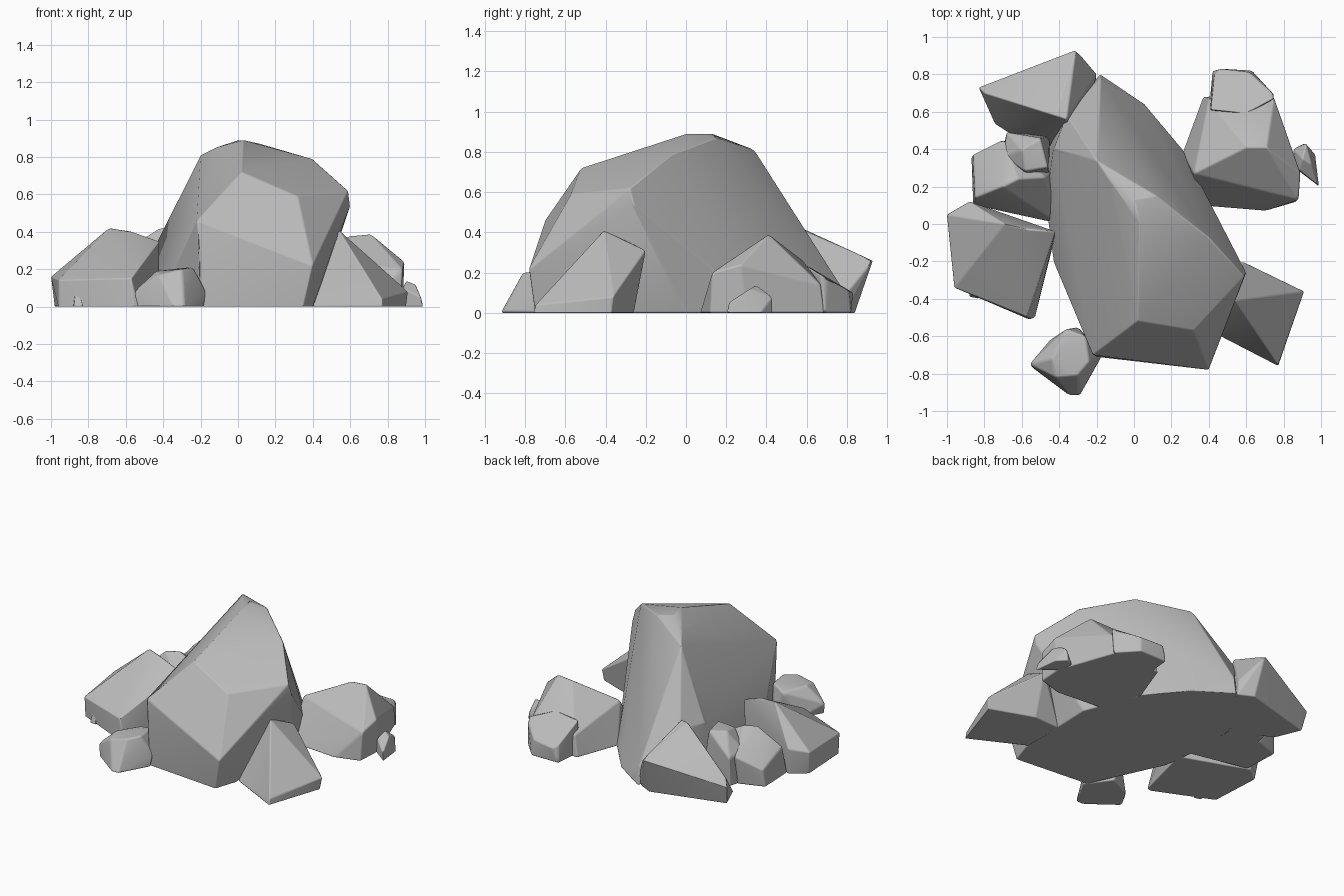
import bpy
import bmesh
from math import radians

default_cube = bpy.data.objects.get("Cube")
if default_cube:
    bpy.data.objects.remove(default_cube, do_unlink=True)

# One stone colour for the whole cluster
stone = bpy.data.materials.new("grey_stone")
stone.use_nodes = True
stone_colour = (.5, .5, .5, 1)
stone.diffuse_color = stone_colour
shader = next(n for n in stone.node_tree.nodes if n.type == "BSDF_PRINCIPLED")
shader.inputs["Base Color"].default_value = stone_colour
shader.inputs["Roughness"].default_value = .9


def make_rock(name, footprint, corners, edge_width):
    """Wrap a convex stone around its ground footprint and raised corners."""
    mesh = bpy.data.meshes.new(name)
    bm = bmesh.new()
    for x, y in footprint:
        bm.verts.new((x, y, 0))
    for corner in corners:
        bm.verts.new(corner)

    # Keep only the outer hull of the points
    hull = bmesh.ops.convex_hull(bm, input=bm.verts[:])
    unused = set(hull["geom_interior"]) | set(hull["geom_unused"])
    loose = [item for item in unused if isinstance(item, bmesh.types.BMVert)]
    bmesh.ops.delete(bm, geom=loose, context="VERTS")

    # Merge nearly flat neighbours into broad facets
    bmesh.ops.dissolve_limit(
        bm, angle_limit=radians(3), verts=bm.verts[:], edges=bm.edges[:])
    bmesh.ops.recalc_face_normals(bm, faces=bm.faces[:])
    for face in bm.faces:
        face.smooth = True
    bm.to_mesh(mesh)
    bm.free()

    mesh.materials.append(stone)
    rock = bpy.data.objects.new(name, mesh)
    bpy.context.collection.objects.link(rock)

    # Slightly worn edges
    worn = rock.modifiers.new("worn_edges", "BEVEL")
    worn.width = edge_width
    worn.segments = 2
    worn.limit_method = "ANGLE"
    worn.angle_limit = radians(22)
    worn.harden_normals = True
    return rock


# Tall central boulder with a sloping crest
make_rock(
    "central_boulder",
    footprint=[
        (-.2, -.7), (.35, -.75), (.4, -.6), (.42, 0),
        (.26, .4), (.06, .64), (-.18, .8),
        (-.36, .6), (-.46, .4), (-.47, .1), (-.43, -.2),
    ],
    corners=[
        # front facet
        (-.22, -.7, .46), (.02, -.52, .72), (.32, -.57, .59),
        (.4, -.78, .22), (-.2, -.71, .3),
        # right shoulder
        (.6, -.26, .54), (.59, -.28, .62), (.5, -.5, .3),
        # crest
        (.4, -.07, .79), (.12, .15, .87), (.03, 0, .89),
        (0, .13, .89), (-.12, .22, .85), (-.2, .34, .81),
        # back and left flank
        (-.36, .58, .35), (-.43, .4, .35), (-.18, .78, .12),
    ],
    edge_width=.01,
)

# Wedge at the back left
make_rock(
    "back_left_wedge",
    footprint=[
        (-.81, .7), (-.74, .53), (-.6, .44),
        (-.3, .4), (-.2, .79), (-.3, .84),
    ],
    corners=[
        (-.83, .73, .13), (-.8, .7, .18), (-.31, .93, .26),
        (-.42, .58, .42), (-.36, .56, .42), (-.2, .8, .1),
    ],
    edge_width=.008,
)

# Two small stones filling the left gap
make_rock(
    "left_gap_stone",
    footprint=[(-.86, .1), (-.87, .36), (-.7, .42), (-.4, .3), (-.4, 0)],
    corners=[
        (-.86, .37, .12), (-.7, .45, .2), (-.7, .2, .33),
        (-.62, .24, .33), (-.47, .25, .25), (-.85, .14, .2),
    ],
    edge_width=.012,
)
make_rock(
    "left_gap_pebble",
    footprint=[(-.7, .4), (-.68, .48), (-.45, .47), (-.45, .25), (-.6, .25)],
    corners=[
        (-.7, .36, .22), (-.68, .49, .2), (-.6, .4, .34),
        (-.5, .46, .34), (-.46, .3, .34), (-.58, .28, .32),
    ],
    edge_width=.012,
)

# Large stone on the left
make_rock(
    "left_stone",
    footprint=[
        (-.98, .03), (-.96, -.33), (-.56, -.51),
        (-.53, -.5), (-.42, -.06), (-.88, .11),
    ],
    corners=[
        (-1, .05, .16), (-.96, -.34, .14), (-.57, -.5, .15),
        (-.56, -.03, .4), (-.69, 0, .42), (-.42, -.04, .35),
        (-.88, .12, .18),
    ],
    edge_width=.008,
)
make_rock(
    "left_chip",
    footprint=[(-.88, -.3), (-.88, -.39), (-.83, -.4), (-.83, -.3)],
    corners=[(-.87, -.37, .08), (-.85, -.37, .09), (-.85, -.3, .1)],
    edge_width=.006,
)

# Rounded stone at the front left
make_rock(
    "front_left_stone",
    footprint=[
        (-.54, -.77), (-.34, -.92), (-.29, -.92),
        (-.18, -.72), (-.3, -.55), (-.45, -.62),
    ],
    corners=[
        (-.56, -.75, .08), (-.44, -.72, .19), (-.36, -.56, .18),
        (-.26, -.6, .21), (-.24, -.74, .21), (-.3, -.81, .2),
        (-.42, -.82, .17), (-.17, -.7, .08),
    ],
    edge_width=.012,
)

# Pointed stone at the front right
make_rock(
    "front_right_stone",
    footprint=[(.9, -.37), (.77, -.76), (.4, -.57), (.4, -.27), (.6, -.26)],
    corners=[
        (.91, -.36, .08), (.77, -.75, .04), (.54, -.41, .41),
        (.58, -.2, .31), (.4, -.3, .36),
    ],
    edge_width=.008,
)

# Large stone at the back right, with two smaller companions
make_rock(
    "back_right_stone",
    footprint=[
        (.37, .68), (.26, .38), (.34, .1), (.7, .07),
        (.87, .12), (.88, .3), (.74, .69),
    ],
    corners=[
        (.32, .27, .26), (.6, .41, .38), (.71, .41, .39),
        (.89, .27, .24), (.88, .13, .2), (.75, .67, .14),
        (.4, .67, .14), (.62, .58, .26),
    ],
    edge_width=.01,
)
make_rock(
    "back_right_block",
    footprint=[(.4, .6), (.42, .82), (.63, .82), (.75, .69), (.6, .58)],
    corners=[
        (.41, .61, .23), (.43, .8, .12), (.46, .83, .1),
        (.62, .81, .11), (.74, .7, .16), (.75, .67, .19), (.6, .59, .24),
    ],
    edge_width=.015,
)
make_rock(
    "right_pebble",
    footprint=[(.86, .3), (.99, .2), (.97, .37), (.91, .43), (.85, .4)],
    corners=[
        (.88, .29, .1), (.98, .21, .05), (.9, .35, .14),
        (.95, .32, .12), (.92, .43, .08),
    ],
    edge_width=.008,
)
